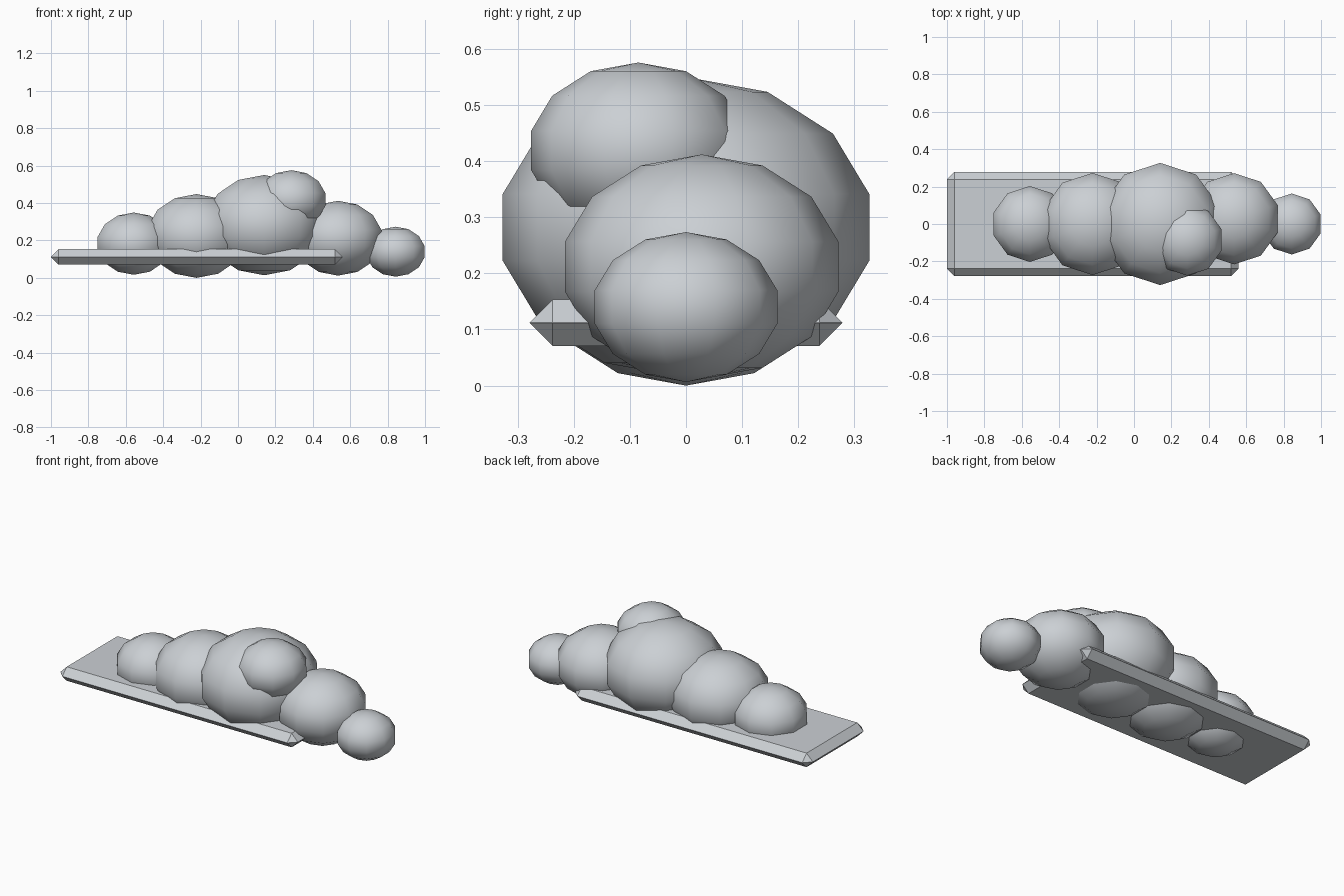
import bpy
import math

if "Cube" in bpy.data.objects:
    bpy.data.objects.remove(bpy.data.objects["Cube"])

pale_grey = bpy.data.materials.new("pale_grey")
pale_grey.diffuse_color = (0.60, 0.63, 0.66, 1)
pale_grey.use_nodes = True
pale_grey.node_tree.nodes["Principled BSDF"].inputs["Base Color"].default_value = pale_grey.diffuse_color


def lobe(name, x, y, z, radius, height=0.8):
    """Flattened smooth low-poly ball."""
    bpy.ops.mesh.primitive_uv_sphere_add(segments=10, ring_count=7, radius=radius,
                                         location=(x, y, z))
    ob = bpy.context.object
    ob.name = name
    ob.scale = (1, 1, height)
    bpy.ops.object.transform_apply(location=False, rotation=False, scale=True)
    bpy.ops.object.shade_smooth()
    ob.data.materials.append(pale_grey)
    return ob


# Row of overlapping rounded lobes
lobe("left_end_lobe", -0.557, 0, 0.183, 0.208)
lobe("left_lobe", -0.222, 0, 0.224, 0.28)
lobe("centre_lobe", 0.14, 0, 0.282, 0.335)
lobe("right_lobe", 0.535, 0.028, 0.212, 0.25)
lobe("right_end_lobe", 0.843, 0, 0.140, 0.167)
# Small lobe perched on the front of the centre one
lobe("top_lobe", 0.285, -0.085, 0.419, 0.196)

# Flat base slab with chamfered edges
bpy.ops.mesh.primitive_cube_add(size=1, location=(-0.22, 0, 0.112))
slab = bpy.context.object
slab.name = "base_slab"
slab.scale = (1.56, 0.558, 0.083)
bpy.ops.object.transform_apply(location=False, rotation=False, scale=True)
bevel = slab.modifiers.new("chamfer", 'BEVEL')
bevel.width = 0.0412
bevel.segments = 1
slab.data.materials.append(pale_grey)
